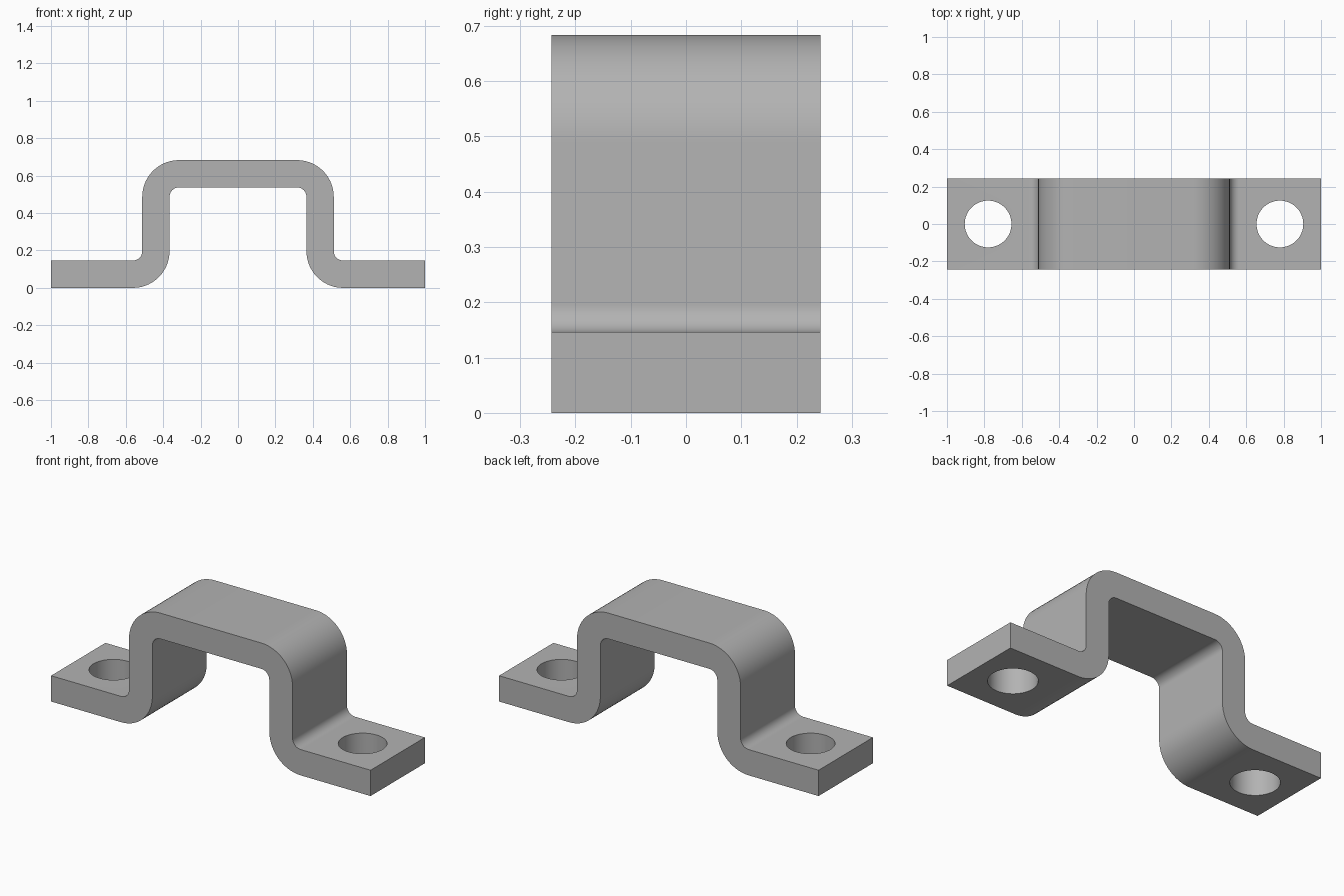
import bpy, bmesh
from math import sin, cos, pi, radians

if "Cube" in bpy.data.objects:
    bpy.data.objects.remove(bpy.data.objects["Cube"], do_unlink=True)

THICK, HEIGHT, HALF_DEPTH = 0.146, 0.683, 0.243
WALL_OUT, BEND = 0.512, 0.05          # outer wall face, inner bend radius
HOLE_X, HOLE_R = 0.78, 0.125
STEPS = 14

metal = bpy.data.materials.new("plain grey metal")
metal.use_nodes = True
grey = (0.45, 0.45, 0.45, 1)
metal.diffuse_color = grey
metal.node_tree.nodes["Principled BSDF"].inputs["Base Color"].default_value = grey


def arc(cx, cz, radius, start, end):
    angles = [start + (end - start) * i / STEPS for i in range(STEPS + 1)]
    return [(cx + radius * cos(a), cz + radius * sin(a)) for a in angles]


# Half profile: upper and lower edges of the bent strip, from foot tip to crown
outer_r = BEND + THICK
foot_bend = (WALL_OUT + BEND, THICK + BEND)
crown_bend = (WALL_OUT - outer_r, HEIGHT - outer_r)
upper = [(1, THICK)] + arc(*foot_bend, BEND, 1.5 * pi, pi) + arc(*crown_bend, outer_r, 0, pi / 2)
lower = [(1, 0)] + arc(*foot_bend, outer_r, 1.5 * pi, pi) + arc(*crown_bend, BEND, 0, pi / 2)

# Mirror to the other side
upper += [(-x, z) for x, z in reversed(upper)]
lower += [(-x, z) for x, z in reversed(lower)]

# Bent strip: front face extruded through the depth
bm = bmesh.new()
rows = [[bm.verts.new((x, -HALF_DEPTH, z)) for x, z in edge] for edge in (upper, lower)]
front = [bm.faces.new((rows[0][i], rows[0][i + 1], rows[1][i + 1], rows[1][i]))
         for i in range(len(upper) - 1)]
new = bmesh.ops.extrude_face_region(bm, geom=front)["geom"]
bmesh.ops.translate(bm, vec=(0, 2 * HALF_DEPTH, 0),
                    verts=[g for g in new if isinstance(g, bmesh.types.BMVert)])
bmesh.ops.recalc_face_normals(bm, faces=bm.faces)
mesh = bpy.data.meshes.new("bracket_strap")
bm.to_mesh(mesh)
bm.free()
mesh.materials.append(metal)
strap = bpy.data.objects.new("bracket_strap", mesh)
bpy.context.collection.objects.link(strap)

# Bolt holes through both feet
for side, name in ((1, "left"), (-1, "right")):
    bpy.ops.mesh.primitive_cylinder_add(vertices=64, radius=HOLE_R, depth=0.4,
                                        location=(side * HOLE_X, 0, THICK / 2))
    cutter = bpy.context.object
    cutter.name = name + "_hole_cutter"
    cutter.data.materials.append(metal)
    cutter.hide_render = True
    cut = strap.modifiers.new(name + "_hole", "BOOLEAN")
    cut.operation, cut.solver, cut.object = "DIFFERENCE", "EXACT", cutter
    bpy.context.view_layer.objects.active = strap
    bpy.ops.object.modifier_apply(modifier=cut.name)
    bpy.data.objects.remove(cutter, do_unlink=True)

# Smooth bends and hole walls, crisp edges
bpy.ops.object.select_all(action="DESELECT")
strap.select_set(True)
bpy.context.view_layer.objects.active = strap
bpy.ops.object.shade_smooth_by_angle(angle=radians(30))
